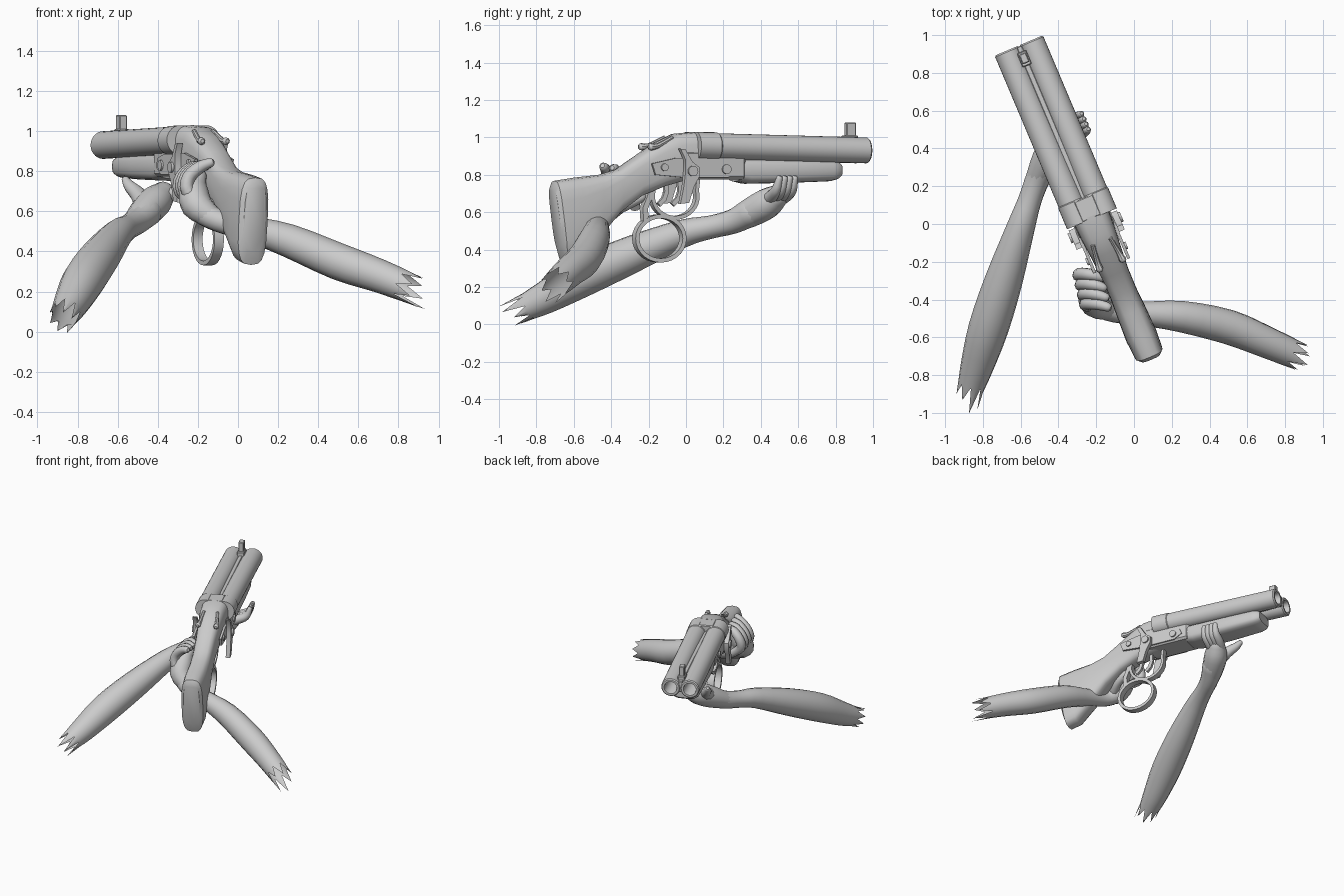
import bpy, bmesh, math, random
from mathutils import Vector

if "Cube" in bpy.data.objects:
    bpy.data.objects.remove(bpy.data.objects["Cube"])

random.seed(4)
FWD, SIDE = Vector((-.389, .921, 0)), Vector((.921, .389, 0))
UP, BASE = Vector((0, 0, 1)), Vector((-.211, 0, 0))

grey = bpy.data.materials.new("plain_grey")
grey.diffuse_color = (.6, .6, .6, 1)
grey.use_nodes = True
grey.node_tree.nodes["Principled BSDF"].inputs["Base Color"].default_value = grey.diffuse_color


def G(u, v, z):
    """Gun space (forward, right, height) to world."""
    return BASE + FWD * u + SIDE * v + UP * z


def finish(name, bm, angle=38):
    bmesh.ops.recalc_face_normals(bm, faces=bm.faces)
    me = bpy.data.meshes.new(name)
    bm.to_mesh(me)
    bm.free()
    me.materials.append(grey)
    me.polygons.foreach_set("use_smooth", [True] * len(me.polygons))
    me.set_sharp_from_angle(angle=math.radians(angle))
    ob = bpy.data.objects.new(name, me)
    bpy.context.collection.objects.link(ob)
    return ob


def loft(name, rings, caps=(True, True), closed=False, angle=38):
    bm = bmesh.new()
    vs = [[bm.verts.new(p) for p in r] for r in rings]
    n = len(vs[0])
    pairs = list(zip(vs, vs[1:])) + ([(vs[-1], vs[0])] if closed else [])
    for a, b in pairs:
        for i in range(n):
            bm.faces.new((a[i], a[(i + 1) % n], b[(i + 1) % n], b[i]))
    if not closed:
        for cap, ring in zip(caps, (vs[0], vs[-1])):
            if cap:
                bm.faces.new(ring)
    return finish(name, bm, angle)


def smooth_path(pts, steps):
    pts = [Vector(p) for p in pts]
    out = []
    for i in range(len(pts) - 1):
        p0, p1, p2 = pts[max(i - 1, 0)], pts[i], pts[i + 1]
        p3 = pts[min(i + 2, len(pts) - 1)]
        for k in range(steps):
            t = k / steps
            out.append(.5 * (2 * p1 + (p2 - p0) * t + (2 * p0 - 5 * p1 + 4 * p2 - p3) * t * t
                             + (3 * p1 - p0 - 3 * p2 + p3) * t ** 3))
    return out + [pts[-1]]


def limb(name, pts, sides=12, steps=3, torn=False):
    """Round tube through (x, y, z, radius) points; optional jagged start, rounded tip."""
    path = smooth_path(pts, steps)
    P = [p.to_3d() for p in path]
    T = [(P[min(i + 1, len(P) - 1)] - P[max(i - 1, 0)]).normalized() for i in range(len(P))]
    nrm = T[0].orthogonal().normalized()
    rings = []
    for p, t, q in zip(P, T, path):
        nrm = (nrm - t * nrm.dot(t)).normalized()
        b = t.cross(nrm)
        rings.append([p + q[3] * (nrm * math.cos(a) + b * math.sin(a))
                      for a in (2 * math.pi * i / sides for i in range(sides))])
    if torn:
        rings[0] = [p - T[0] * (random.uniform(.03, .12) if i % 2 else -.04)
                    for i, p in enumerate(rings[0])]
    c, r, last = P[-1], path[-1][3], rings[-1]
    for k in (.5, .87):
        rings.append([c + (p - c) * math.sqrt(1 - k * k) + T[-1] * r * k for p in last])
    return loft(name, rings, (not torn, True))


def section_loft(name, stations, power=.6, n=20):
    """Rounded upright sections: (top u, top z, bottom u, bottom z, half width)."""
    f = lambda x: math.copysign(abs(x) ** power, x)
    rings = []
    for ut, zt, ub, zb, w in stations:
        ring = []
        for i in range(n):
            a = 2 * math.pi * i / n
            k = (f(math.sin(a)) + 1) / 2
            ring.append(G(ub + (ut - ub) * k, w * f(math.cos(a)), zb + (zt - zb) * k))
        rings.append(ring)
    return loft(name, rings)


def box(name, u, v, z, bevel=.008):
    bm = bmesh.new()
    bmesh.ops.create_cube(bm, size=1)
    for p in bm.verts:
        p.co = G(*[(r[0] + r[1]) / 2 + c * (r[1] - r[0]) for c, r in zip(p.co, (u, v, z))])
    bmesh.ops.recalc_face_normals(bm, faces=bm.faces)
    bmesh.ops.bevel(bm, geom=bm.edges[:], offset=bevel, segments=1, affect='EDGES', profile=.5)
    return finish(name, bm, 20)


def plate(name, outline, v0, v1):
    """Flat side plate from (u, z) outline, between two side offsets."""
    return loft(name, [[G(u, v, z) for u, z in outline] for v in (v0, v1)])


def strap(name, pts, width, thick, closed=False):
    """Flat metal strip following (u, z) points."""
    n = len(pts)
    rings = []
    for i, (u, z) in enumerate(pts):
        a = pts[(i - 1) % n] if closed else pts[max(i - 1, 0)]
        b = pts[(i + 1) % n] if closed else pts[min(i + 1, n - 1)]
        d = Vector((b[0] - a[0], b[1] - a[1])).normalized() * thick / 2
        rings.append([G(u - s * d.y, v * width / 2, z + s * d.x)
                      for s, v in ((-1, -1), (-1, 1), (1, 1), (1, -1))])
    return loft(name, rings, closed=closed)


def pin(name, u, z, v0, v1, r, n=14):
    ring = [(u + r * math.cos(2 * math.pi * i / n), z + r * math.sin(2 * math.pi * i / n))
            for i in range(n)]
    return plate(name, ring, v0, v1)


# Stock and receiver
section_loft("stock", [
    (-.78, .735, -.735, .40, .058), (-.765, .768, -.71, .333, .078),
    (-.65, .785, -.63, .352, .085), (-.51, .80, -.51, .47, .08),
    (-.40, .83, -.39, .60, .074), (-.29, .90, -.27, .685, .075),
    (-.17, .975, -.14, .735, .085), (-.07, 1.02, -.03, .765, .095),
    (.045, 1.03, .045, .775, .1)])
box("receiver", (-.05, .31), (-.1, .1), (.775, .93), .015)
box("breech_rib", (.03, .15), (-.055, .055), (.9, 1.028), .006)
section_loft("forestock", [
    (.28, .89, .28, .765, .095), (.34, .89, .34, .752, .103), (.6, .885, .6, .757, .103),
    (.82, .88, .82, .765, .098), (.86, .873, .86, .775, .09), (.878, .86, .878, .79, .075)])

# Twin hollow barrels with slightly thicker breech ends
PROFILE = ((.03, .03), (.03, .073), (.15, .073), (.155, .069), (1.018, .069), (1.026, .062),
           (1.026, .047), (1.015, .043), (.8, .043), (.8, .005))
for tag, s in (("left", -1), ("right", 1)):
    loft(tag + "_barrel", [[G(u, s * .07 + r * math.cos(a), .957 - .026 * u + r * math.sin(a))
                            for a in (2 * math.pi * i / 28 for i in range(28))]
                           for u, r in PROFILE], angle=20)
    # Side plate, bolts, hammer and top latch on each side
    plate(tag + "_side_plate", [(-.24, .86), (-.22, .80), (-.05, .785), (.2, .785), (.26, .82),
                                (.24, .865), (.16, .885), (-.1, .89)], s * .09, s * .106)
    pin(tag + "_rear_bolt", -.17, .84, s * .1, s * .116, .02)
    pin(tag + "_front_bolt", .19, .83, s * .1, s * .116, .026)
    plate(tag + "_hammer", [(-.09, .94), (-.06, .935), (-.02, .87), (.02, .84), (.02, .79),
                            (-.01, .74), (-.04, .65), (-.09, .645), (-.07, .74), (-.06, .82),
                            (-.06, .88)], s * .106, s * .138)
    pin(tag + "_hammer_pivot", -.02, .82, s * .1, s * .15, .028)
    limb(tag + "_top_latch", [(*G(-.1, s * .05, 1.0), .012), (*G(-.19, s * .062, .955), .014),
                              (*G(-.23, s * .066, .95), .02)], 8, 2)
box("barrel_rib", (.1, 1.02), (-.014, .014), (.90, .982), .003)
box("front_sight_base", (.91, .99), (-.026, .026), (.965, 1.01), .005)
box("front_sight_post", (.925, .98), (-.02, .02), (1.0, 1.08), .005)

# Trigger guard, loop lever and triggers
arc = lambda cu, cz, ru, rz, a0, a1, n: [
    (cu + ru * math.cos(math.radians(a0 + (a1 - a0) * i / n)),
     cz + rz * math.sin(math.radians(a0 + (a1 - a0) * i / n))) for i in range(n + 1)]
strap("trigger_guard", [(.065, .79)] + arc(-.07, .685, .13, .115, 15, -195, 18) + [(-.22, .77)],
      .045, .02)
strap("loop_lever", arc(-.155, .46, .137, .118, 0, 360, 28)[:-1], .05, .022, True)
strap("lever_neck", [(-.24, .55), (-.245, .62), (-.22, .68), (-.2, .74)], .045, .03)
for i, u in enumerate((-.04, -.12)):
    strap("trigger_%d" % (i + 1), [(u, .78), (u + .005, .71), (u - .01, .67), (u - .04, .64)],
          .022, .025)

# Rear arm reaching under the stock, with its wrapped hand
limb("rear_arm", [(.85, -.69, .22, .076), (.7, -.625, .28, .084), (.5, -.545, .35, .092),
                  (.25, -.49, .455, .083), (.05, -.475, .515, .064), (-.1, -.465, .555, .057),
                  (-.18, -.43, .60, .062), (-.21, -.37, .66, .07)], 16, 3, True)
limb("rear_palm", [(-.13, -.455, .57, .055), (-.205, -.42, .63, .078), (-.22, -.36, .71, .072),
                   (-.2, -.33, .77, .045)], 14)
for i in range(4):
    y, x = -.43 + i * .052, -.012 * i
    limb("rear_finger_%d" % (i + 1),
         [(x - .17, y, .63, .03), (x - .25, y, .70, .034), (x - .245, y + .01, .77, .034),
          (x - .19, y + .005, .82, .031), (x - .14, y - .01, .842 - .008 * i, .024)], 10)
limb("rear_thumb", [(-.16, -.43, .60, .04), (-.12, -.33, .64, .035), (-.13, -.24, .68, .028)], 10)

# Front arm with its hand cradling the forestock
limb("front_arm", [(-.865, -.87, .085, .07), (-.83, -.75, .145, .088), (-.77, -.55, .255, .106),
                   (-.69, -.3, .37, .1), (-.6, -.02, .485, .075), (-.55, .13, .52, .062),
                   (-.505, .25, .55, .066), (-.45, .35, .60, .075)], 16, 3, True)
limb("front_palm", [(-.515, .24, .545, .06), (-.465, .34, .595, .078), (-.415, .43, .645, .083),
                    (-.375, .485, .685, .064)], 14)
for i in range(4):
    o = FWD * (.03 * i - .05)
    limb("front_finger_%d" % (i + 1),
         [(*(Vector(p) + o * k), r) for p, k, r in (
             ((-.41, .46, .66), .7, .036), ((-.34, .505, .69), .9, .034),
             ((-.285, .53, .722), 1, .027), ((-.265, .545, .78), 1, .018))], 10)
limb("front_thumb", [(-.46, .38, .63, .055), (-.50, .46, .685, .04), (-.54, .505, .725, .03),
                     (-.56, .53, .755, .02)], 10)
